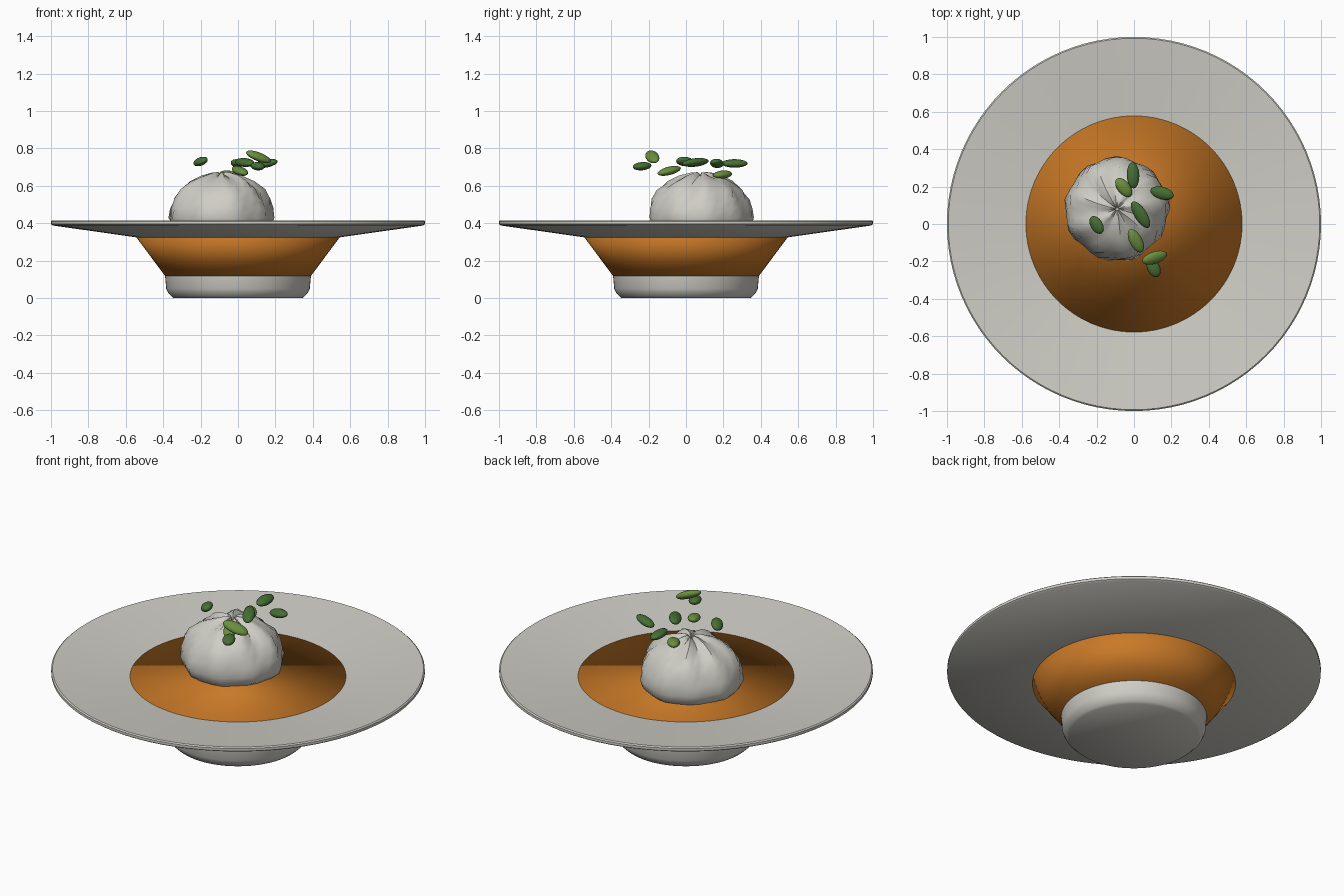
import bpy, bmesh, math, random
from mathutils import Matrix, Vector, Euler

cube = bpy.data.objects.get("Cube")
if cube:
    bpy.data.objects.remove(cube, do_unlink=True)
random.seed(4)


def material(name, color):
    m = bpy.data.materials.new(name)
    m.use_nodes = True
    m.diffuse_color = (*color, 1)
    bsdf = next(n for n in m.node_tree.nodes if n.type == 'BSDF_PRINCIPLED')
    bsdf.inputs["Base Color"].default_value = (*color, 1)
    bsdf.inputs["Roughness"].default_value = 0.6
    return m


CERAMIC = material("off_white", (0.62, 0.61, 0.56))
BROTH = material("orange", (0.58, 0.19, 0.02))
LIGHT_GREEN = material("light_green", (0.15, 0.28, 0.05))
DARK_GREEN = material("dark_green", (0.06, 0.16, 0.035))


def finish(bm, name, mat, angle=None):
    bmesh.ops.recalc_face_normals(bm, faces=bm.faces)
    mesh = bpy.data.meshes.new(name)
    bm.to_mesh(mesh)
    bm.free()
    mesh.materials.append(mat)
    ob = bpy.data.objects.new(name, mesh)
    bpy.context.collection.objects.link(ob)
    bpy.ops.object.select_all(action='DESELECT')
    ob.select_set(True)
    bpy.context.view_layer.objects.active = ob
    if angle:
        bpy.ops.object.shade_smooth_by_angle(angle=math.radians(angle))
    else:
        bpy.ops.object.shade_smooth()
    return ob


def lathe(name, profile, mat, angle=None, closed=False, steps=96, shape=None):
    """Revolve (radius, z) points; open profiles get end caps."""
    bm = bmesh.new()
    rings = []
    for r, z in profile:
        ring = []
        for i in range(steps):
            a = math.tau * i / steps
            rr, zz, aa = shape(r, z, a) if shape else (r, z, a)
            ring.append(bm.verts.new((rr * math.cos(aa), rr * math.sin(aa), zz)))
        rings.append(ring)
    pairs = list(zip(rings, rings[1:]))
    if closed:
        pairs.append((rings[-1], rings[0]))
    else:
        bm.faces.new(rings[0])
        bm.faces.new(rings[-1])
    for lo, hi in pairs:
        for i in range(steps):
            j = (i + 1) % steps
            bm.faces.new((lo[i], lo[j], hi[j], hi[i]))
    return finish(bm, name, mat, angle)


# Wide plate rim, a ring that slopes gently inwards
lathe("plate_rim", [(0.54, 0.324), (0.99, 0.388), (1, 0.395), (1, 0.41),
                    (0.993, 0.416), (0.56, 0.368)], CERAMIC, 35, closed=True)

# Filled bowl, softly shaded across its edges
lathe("soup_bowl", [(0.39, 0.118), (0.578, 0.371)], BROTH)

# Foot under the bowl
lathe("plate_foot", [(0.345, 0), (0.357, 0.01), (0.372, 0.025), (0.384, 0.05),
                     (0.39, 0.12)], CERAMIC, 40)


# Dumpling with twisted pleats gathered at the top
def pleat(r, z, a):
    up = max(0, (z - 0.42) / 0.25)
    fold = 0.018 * math.sin(9 * a + 5 * up) + 0.015 * math.sin(4 * a + 1)
    k = 1 + fold * (1 + 4 * up) + random.uniform(-0.015, 0.015)
    dz = 0.01 * up * math.sin(7 * a + 2)
    return r * k, z + dz, a + 0.35 * up


dumpling = lathe("dumpling", [(0.235, 0.36), (0.262, 0.385), (0.276, 0.43), (0.268, 0.48),
                              (0.25, 0.53), (0.217, 0.58), (0.168, 0.62), (0.11, 0.647),
                              (0.055, 0.662), (0.025, 0.664), (0.008, 0.65)],
                 CERAMIC, 40, steps=32, shape=pleat)
dumpling.location = (-0.09, 0.08, 0)

# Scattered seeds: position, half length, heading, pitch, roll, colour
SEEDS = [
    ((-0.005, 0.26, 0.72), 0.070, 92, 0, 10, DARK_GREEN),
    ((-0.055, 0.195, 0.66), 0.060, -52, 5, 0, LIGHT_GREEN),
    ((0.15, 0.165, 0.72), 0.065, -15, -10, 10, DARK_GREEN),
    ((0.035, 0.05, 0.725), 0.082, -58, 5, 15, DARK_GREEN),
    ((-0.2, -0.005, 0.73), 0.053, -58, -8, 25, DARK_GREEN),
    ((0.01, -0.09, 0.68), 0.070, -62, 13, 0, LIGHT_GREEN),
    ((0.11, -0.18, 0.755), 0.074, 17, 20, 25, LIGHT_GREEN),
    ((0.105, -0.235, 0.705), 0.053, -65, 5, 0, DARK_GREEN),
]
for n, (pos, half, heading, pitch, roll, mat) in enumerate(SEEDS, 1):
    bm = bmesh.new()
    bmesh.ops.create_uvsphere(bm, u_segments=20, v_segments=12, radius=1)
    turn = Euler([math.radians(d) for d in (roll, pitch, heading)]).to_matrix().to_4x4()
    size = Matrix.Diagonal(Vector((half, 0.034, 0.022, 1)))
    bm.transform(Matrix.Translation(pos) @ turn @ size)
    finish(bm, f"seed_{n}", mat)
